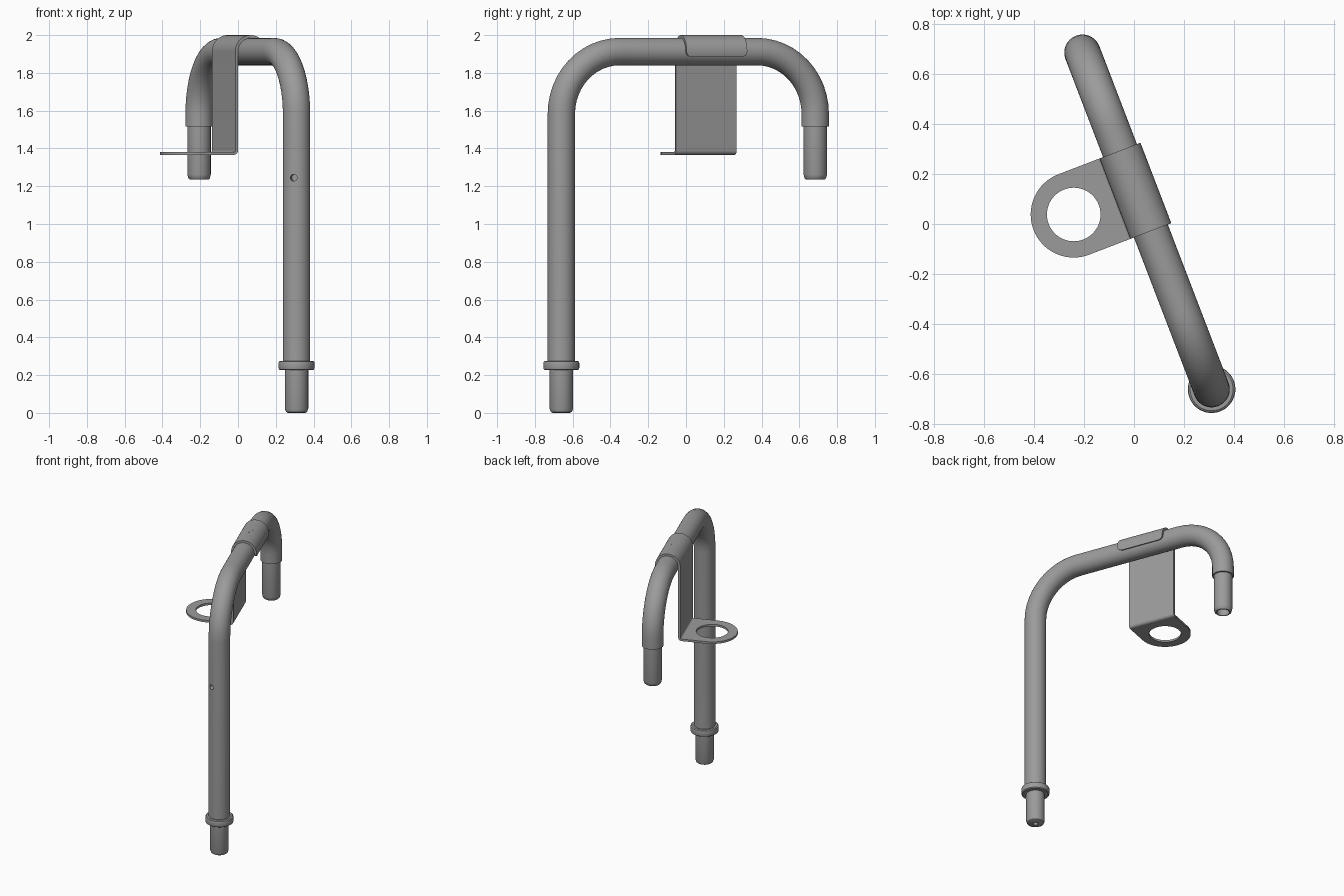
import bpy, bmesh
from math import sin, cos, pi, radians, sqrt
from mathutils import Vector, Matrix

if "Cube" in bpy.data.objects:
    bpy.data.objects.remove(bpy.data.objects["Cube"])

grey = bpy.data.materials.new("steel grey")
grey.use_nodes = True
grey.diffuse_color = (0.33, 0.33, 0.33, 1)
grey.node_tree.nodes["Principled BSDF"].inputs["Base Color"].default_value = grey.diffuse_color

# Everything is built in a frame whose y axis runs along the top tube
FRAME = Matrix.Translation((0.31, -0.66, 0)) @ Matrix.Rotation(radians(21), 4, 'Z')
SPAN, TOP, BEND, R = 1.44, 1.9125, 0.33, 0.0725
MID, HALF = 0.849, 0.172
SHEET = 0.015
N = 40


def finish(bm, name, smooth=True):
    bmesh.ops.recalc_face_normals(bm, faces=bm.faces)
    mesh = bpy.data.meshes.new(name)
    bm.to_mesh(mesh)
    bm.free()
    mesh.materials.append(grey)
    obj = bpy.data.objects.new(name, mesh)
    bpy.context.collection.objects.link(obj)
    obj.matrix_world = FRAME
    bpy.ops.object.select_all(action='DESELECT')
    obj.select_set(True)
    bpy.context.view_layer.objects.active = obj
    if smooth:
        bpy.ops.object.shade_smooth_by_angle(angle=radians(35))
    return obj


def skin(bm, rings, caps=True):
    for a, b in zip(rings, rings[1:]):
        for i in range(N):
            j = (i + 1) % N
            bm.faces.new((a[i], a[j], b[j], b[i]))
    if caps:
        bm.faces.new(rings[0])
        bm.faces.new(rings[-1])


def lathe(name, profile, y):
    bm = bmesh.new()
    rings = [[bm.verts.new((r * cos(2 * pi * i / N), y + r * sin(2 * pi * i / N), z))
              for i in range(N)] for r, z in profile]
    skin(bm, rings)
    return finish(bm, name)


# Bent main tube: stations are (y, z, tilt of the tube direction from vertical)
steps = 12
stations = [(0, 0.26, 0)]
for k in range(steps + 1):
    a = pi / 2 * k / steps
    stations.append((BEND - BEND * cos(a), TOP - BEND + BEND * sin(a), a))
for k in range(steps + 1):
    a = pi / 2 * (1 + k / steps)
    stations.append((SPAN - BEND - BEND * cos(a), TOP - BEND + BEND * sin(a), a))
stations.append((SPAN, 1.515, pi))
bm = bmesh.new()
rings = []
for y, z, a in stations:
    rings.append([bm.verts.new((R * cos(t), y + R * sin(t) * cos(a), z - R * sin(t) * sin(a)))
                  for t in (2 * pi * i / N for i in range(N))])
skin(bm, rings)
tube = finish(bm, "bent_tube", smooth=False)

# Small drilled hole low on the long leg
bm = bmesh.new()
bmesh.ops.create_cone(bm, cap_ends=True, segments=20, radius1=0.018, radius2=0.018, depth=0.08)
drill = finish(bm, "drill_helper", smooth=False)
aim = Vector((-0.22, -0.97, 0)).normalized()
drill.matrix_world = (Matrix.Translation(Vector((0.31, -0.66, 1.245)) + aim * 0.075)
                      @ aim.to_track_quat('Z', 'Y').to_matrix().to_4x4())
cut = tube.modifiers.new("hole", 'BOOLEAN')
cut.object = drill
cut.operation = 'DIFFERENCE'
cut.solver = 'EXACT'
bpy.ops.object.select_all(action='DESELECT')
tube.select_set(True)
bpy.context.view_layer.objects.active = tube
bpy.ops.object.modifier_apply(modifier="hole")
bpy.data.objects.remove(drill)
bpy.ops.object.shade_smooth_by_angle(angle=radians(35))

# Spigots with blind bores and rounded ends, and the stop collar
lathe("long_leg_spigot", [(0.016, 0.06), (0.016, 0), (0.046, 0), (0.056, 0.006),
                          (0.062, 0.022), (0.062, 0.27)], 0)
lathe("short_leg_spigot", [(0.042, 1.45), (0.042, 1.235), (0.05, 1.235), (0.057, 1.242),
                           (0.062, 1.262), (0.062, 1.53)], SPAN)
lathe("stop_collar", [(0.06, 0.226), (0.086, 0.226), (0.093, 0.231), (0.095, 0.238),
                      (0.095, 0.264), (0.093, 0.271), (0.086, 0.276), (0.06, 0.276)], 0)

# Bent sheet: saddle over the tube, then hanging plate, then a tight bend
rs, corner, bend_r, flange_z = 0.08, 0.03, 0.014, 1.374
rows = []
for k in range(41):
    a = radians(-20 + 200 * k / 40)
    s = rs * radians(200 * k / 40)
    inset = corner - sqrt(corner ** 2 - (corner - s) ** 2) if s < corner else 0
    rows.append((rs * cos(a), TOP + rs * sin(a), HALF - inset))
for k in range(7):
    a = pi / 2 * k / 6
    rows.append((-rs - bend_r + bend_r * cos(a), flange_z + bend_r - bend_r * sin(a), HALF))
bm = bmesh.new()
pairs = [[bm.verts.new((x, MID + sy * w, z)) for sy in (-1, 1)] for x, z, w in rows]
for a, b in zip(pairs, pairs[1:]):
    bm.faces.new((a[0], a[1], b[1], b[0]))
bracket = finish(bm, "saddle_bracket")
solid = bracket.modifiers.new("thickness", 'SOLIDIFY')
solid.thickness = SHEET
solid.offset = 0
bpy.ops.object.modifier_apply(modifier="thickness")
bpy.ops.object.shade_smooth_by_angle(angle=radians(35))

# Flange: straight sides, round nose and a large hole
N = 64
cx, hole_r = -0.264, 0.107
bm = bmesh.new()
loops = []
for outer, dz in ((0, 1), (1, 1), (1, -1), (0, -1)):
    ring = []
    for i in range(N):
        c, s = cos(2 * pi * i / N), sin(2 * pi * i / N)
        r = hole_r
        if outer:
            r = HALF if c <= 0 else HALF / max(c, abs(s))
        ring.append(bm.verts.new((cx + r * c, MID + r * s, flange_z + dz * SHEET / 2)))
    loops.append(ring)
skin(bm, loops + loops[:1], caps=False)
finish(bm, "ring_flange")

# Tiny pins on top of the saddle
bm = bmesh.new()
for x, y in ((0, 0.07), (0, 0.03), (0.015, 0.01), (-0.015, -0.01), (0, -0.03), (0, -0.07)):
    z = TOP + sqrt((rs + SHEET / 2) ** 2 - x * x)
    bmesh.ops.create_cone(bm, cap_ends=True, segments=10, radius1=0.004, radius2=0.004,
                          depth=0.004, matrix=Matrix.Translation((x, MID + y, z - 0.0015)))
finish(bm, "saddle_pins")
